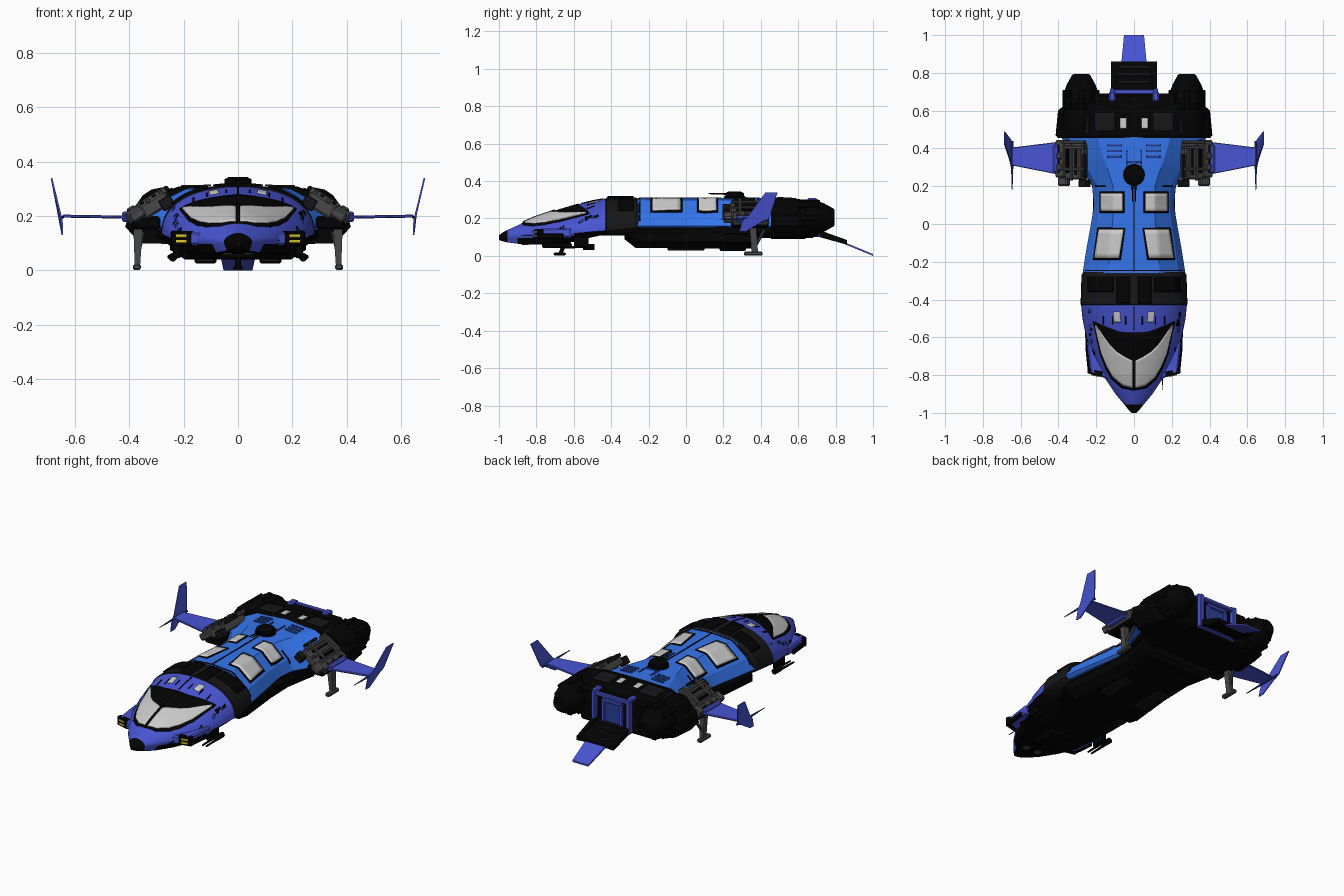
import bpy, bmesh, math, random
from mathutils import Vector
from mathutils.bvhtree import BVHTree

if "Cube" in bpy.data.objects:
    bpy.data.objects.remove(bpy.data.objects["Cube"])
random.seed(4)

def mat(name, r, g, b):
    m = bpy.data.materials.new(name)
    m.diffuse_color = (r, g, b, 1)
    m.use_nodes = True
    m.node_tree.nodes["Principled BSDF"].inputs["Base Color"].default_value = m.diffuse_color
    return m
BLUE = mat("hull_blue", .035, .18, .85)
VIOLET = mat("violet_blue", .065, .09, .65)
NAVY = mat("navy", .02, .05, .3)
BLACK = mat("black", .001, .001, .001)
DARK = mat("charcoal", .008, .008, .009)
GREY = mat("grey", .065, .065, .068)
GLASS = mat("glass", .68, .7, .7)
YELLOW = mat("yellow", .75, .6, .03)

def make(name, verts, faces, m, smooth=None, bevel=0):
    me = bpy.data.meshes.new(name)
    me.from_pydata([tuple(v) for v in verts], [], faces)
    bm = bmesh.new()
    bm.from_mesh(me)
    bmesh.ops.recalc_face_normals(bm, faces=bm.faces)
    bm.to_mesh(me)
    bm.free()
    me.materials.append(m)
    ob = bpy.data.objects.new(name, me)
    bpy.context.collection.objects.link(ob)
    if bevel:
        b = ob.modifiers.new("bevel", 'BEVEL')
        b.width, b.segments = bevel, 1
    if smooth:
        bpy.context.view_layer.objects.active = ob
        ob.select_set(True)
        bpy.ops.object.shade_smooth_by_angle(angle=math.radians(smooth))
        ob.select_set(False)
    return ob

def rings(name, rs, m, **k):
    n = len(rs[0])
    f = [(i*n+j, i*n+(j+1) % n, (i+1)*n+(j+1) % n, (i+1)*n+j) for i in range(len(rs)-1) for j in range(n)]
    f += [tuple(range(n)), tuple(range((len(rs)-1)*n, len(rs)*n))]
    return make(name, [v for r in rs for v in r], f, m, **k)

def loft(name, secs, m, **k):
    """secs: (y, half profile from top centre to bottom centre)"""
    rs = []
    for y, p in secs:
        rs.append([(x, y, z) for x, z in p] + [(-x, y, z) for x, z in p[-2:0:-1]])
    return rings(name, rs, m, **k)

def slab(name, pts, off, m, **k):
    return rings(name, [[Vector(p) for p in pts], [Vector(p)+Vector(off) for p in pts]], m, **k)

def box(name, c, s, m, rot=(0, 0, 0), bevel=.004):
    x, y, z = (v/2 for v in s)
    ob = slab(name, [(-x, -y, -z), (x, -y, -z), (x, y, -z), (-x, y, -z)], (0, 0, 2*z), m, bevel=bevel)
    ob.location, ob.rotation_euler = c, rot
    return ob

def tube(name, path, m, seg=12):
    """path: (centre, radius) list; rings face along the overall direction"""
    d = (Vector(path[-1][0])-Vector(path[0][0])).normalized()
    q = d.to_track_quat('Z', 'Y')
    return rings(name, [[Vector(c)+q @ Vector((r*math.cos(a), r*math.sin(a), 0)) for a in
                 [2*math.pi*i/seg for i in range(seg)]] for c, r in path], m, smooth=35)

# Main hull lofts
def dome(W, zt, zm, zb, n=1.7):
    p = [(W*math.cos(a)**(2/n), zm+(zt-zm)*math.sin(a)**(2/n)) for a in [math.pi/2*(1-i/12) for i in range(12)]]
    p[0] = (0, zt)
    return p + [(W, zm), (W*.97, zm*.7+zb*.3), (W*.8, zb), (0, zb)]
nose = loft("cockpit_hull", [(y, dome(*r)) for y, *r in [
    (-1, .012, .11, .10, .085), (-.98, .032, .125, .103, .078), (-.955, .052, .138, .106, .072),
    (-.9, .098, .163, .11, .065), (-.8, .165, .207, .113, .06), (-.7, .217, .24, .117, .06),
    (-.6, .253, .27, .122, .075, 1.75), (-.5, .273, .295, .13, .10, 2), (-.43, .28, .307, .135, .115, 2.2)]], VIOLET, smooth=40)
nose.data.materials.append(BLACK)
for p in nose.data.polygons:
    if p.normal.z < -.45 or p.center.y < -.96:
        p.material_index = 1
band = loft("collar_hull", [(y, dome(*r, 2.25)) for y, *r in [
    (-.43, .277, .303, .135, .115), (-.425, .283, .311, .135, .115), (-.27, .278, .313, .15, .12), (-.255, .268, .304, .15, .12)]], DARK, smooth=30)
mid = loft("mid_hull", [(y, [(0, .31), (W*.5, .3), (W*k, .222), (W, .16), (W*.93, .148), (0, .148)])
    for y, W, k in [(-.26, .272, .87), (-.15, .255, .87), (0, .228, .88), (.1, .212, .88), (.2, .222, .88),
                    (.27, .265, .88), (.36, .33, .88), (.46, .385, .9)]], BLUE, smooth=20)
rear = loft("rear_hull", [(y, [(0, zt), (.22, zt-.005), (.33*k, .265), (.40*k, .215), (.415*k, .16), (.36*k, .10), (0, .09)])
    for y, k, zt in [(.455, .97, .308), (.47, 1, .313), (.6, .97, .305), (.64, .86, .295)]], BLACK)
box("rear_core", (0, .58, .195), (.44, .22, .2), BLACK, bevel=.012)
loft("belly", [(y, [(0, .16), (W, .16), (W, .12), (W*.8, b), (0, b)]) for y, W, b in
     [(-.5, .2, .11), (-.3, .24, .11), (.1, .19, .1), (.47, .3, .095)]], BLACK)
loft("lower_body", [(y, [(0, t), (W-.02, t), (W, t-.02), (W, b+.035), (W*.78, b), (0, b)]) for y, W, t, b in
     [(-.33, .2, .135, .09), (-.27, .25, .143, .043), (0, .22, .143, .04), (.2, .215, .143, .04), (.36, .25, .143, .04), (.385, .25, .13, .06)]], BLACK)

# Draping: grid between two plan polylines, projected onto the hull from above
trees = []
for o in (nose, band, mid, rear):
    trees.append(BVHTree.FromPolygons([v.co for v in o.data.vertices], [tuple(p.vertices) for p in o.data.polygons]))

def along(pl, t):
    t *= len(pl)-1
    i = min(int(t), len(pl)-2)
    return Vector(pl[i]).lerp(Vector(pl[i+1]), t-i)

def drape(name, A, B, m, off=.004, n=8, k=6, s=1):
    vs = []
    for i in range(n+1):
        a, b = along(A, i/n), along(B, i/n)
        for j in range(k+1):
            p = a.lerp(b, j/k)
            hits = [h for h in (t.ray_cast(Vector((p.x*s, p.y, 1)), Vector((0, 0, -1))) for t in trees) if h[0]]
            if not hits:
                return
            h = max(hits, key=lambda q: q[0].z)
            nn = h[1] if h[1].z > 0 else -h[1]
            vs.append(h[0]+nn*off)
    w = k+1
    ob = make(name, vs, [(i*w+j, (i+1)*w+j, (i+1)*w+j+1, i*w+j+1) for i in range(n) for j in range(k)], m, smooth=25)
    if sum(p.normal.z for p in ob.data.polygons) < 0:
        ob.data.flip_normals()
    md = ob.modifiers.new("thickness", 'SOLIDIFY')
    md.thickness, md.offset = off+.004, -1

def patch(name, x0, x1, y0, y1, m, s=1, off=.004, skew=0, n=6, k=6):
    drape(name, [(x0+skew, y0), (x0, y1)], [(x1+skew, y0), (x1, y1)], m, off, n, k, s)

for s in (1, -1):
    # Canopy frame and glass
    drape("canopy_frame", [(0, -.88), (.065, -.868), (.118, -.82), (.15, -.765), (.182, -.68), (.214, -.525)],
          [(0, -.575), (.04, -.575), (.08, -.57), (.12, -.555), (.17, -.535), (.214, -.515)], BLACK, .003, 25, 16, s)
    drape("canopy_glass", [(.007, -.866), (.058, -.853), (.108, -.81), (.14, -.755), (.171, -.68), (.203, -.54)],
          [(.007, -.722), (.05, -.70), (.09, -.675), (.125, -.64), (.16, -.59), (.2, -.532)], GLASS, .007, 25, 12, s)
    # Roof windows with dark frames
    for x0, x1, y0, y1, sk in [(.055, .182, -.18, -.03, .024), (.06, .172, .068, .162, 0)]:
        patch("window_frame", x0-.009, x1+.009, y0-.01, y1+.01, BLACK, s, .004, sk, k=12)
        patch("window_glass", x0, x1, y0, y1, GLASS, s, .008, sk, k=12)
    patch("cockpit_skylight", .075, .108, -.52, -.465, GLASS, s, .004, -.005)
    patch("rear_skylight", .04, .073, .505, .56, GLASS, s, .004)
    # Collar panels, hatches and vents
    patch("collar_panel", .02, .09, -.42, -.28, BLACK, s, .009)
    patch("collar_side_panel", .11, .24, -.36, -.28, BLACK, s, .008)
    for i in range(3):
        patch("roof_vent", .065, .14, .35+i*.03, .362+i*.03, NAVY, s, .006)
    patch("roof_hatch", .035, .043, .30, .39, NAVY, s, .004)
    patch("chest_seam", .15, .205, .195, .203, BLACK, s, .003)
    patch("rear_roof_plate", .1, .21, .49, .59, DARK, s, .006)
    patch("rear_side_plate", .24, .34, .48, .58, DARK, s, .005)
    # Small surface plates on the cockpit flanks
    for i in range(16):
        y = random.uniform(-.82, -.47)
        x = .228+.25*(y+.63)*(.9 if y < -.6 else .3)-random.uniform(0, .015)
        patch("flank_plate", x, x+.01, y, y+random.uniform(.01, .03), random.choice([NAVY, BLACK]), s, .002, n=2)
    for x in (.04, .11, .16):
        patch("brow_slit", x, x+.006, -.53, -.49, BLACK, s, .003, n=2)

    # Cheek intakes with yellow slats
    slab("cheek_pod", [(s*.13, -.83, .092), (s*.17, -.81, .092), (s*.232, -.79, .095), (s*.25, -.62, .10), (s*.2, -.58, .09)],
         (0, 0, .05), VIOLET, bevel=.008)
    box("cheek_intake", (s*.205, -.786, .117), (.08, .03, .054), BLACK, (0, 0, s*.25))
    for z in (.107, .127):
        box("cheek_lamp", (s*.208, -.802, z), (.04, .006, .011), YELLOW, (0, 0, s*.25), .001)
    box("cheek_side_panel", (s*.242, -.72, .105), (.018, .13, .028), BLACK, (0, 0, -s*.1))
    # Under-nose guns
    box("gun_mount", (s*.225, -.56, .075), (.03, .08, .06), BLACK)
    for dx in (-.012, .012):
        tube("gun_barrel", [((s*.24+dx, -.66, .045), .005), ((s*.24+dx, -.5, .05), .008)], BLACK, 8)
    tube("gun_drum", [((s*.24, -.55, .048), .016), ((s*.24, -.49, .048), .016)], BLACK)
    tube("nose_antenna", [((.15, -.88, .11), .002), ((.15, -.75, .11), .003)], BLACK, 6)

    # Grey shoulder machinery
    ang = math.radians(32)
    tilt = (0, s*ang, 0)
    box("shoulder_block", (s*.305, .335, .24), (.115, .2, .055), GREY, tilt, .008)
    box("shoulder_outer", (s*.375, .345, .203), (.07, .2, .055), GREY, tilt, .008)
    box("shoulder_front", (s*.262, .215, .248), (.05, .04, .045), DARK, tilt)
    box("shoulder_nozzle", (s*.37, .225, .205), (.06, .05, .04), GREY, tilt, .008)
    box("shoulder_root", (s*.41, .345, .197), (.035, .15, .04), VIOLET, (0, 0, 0), .008)
    box("shoulder_skirt", (s*.34, .34, .175), (.11, .2, .05), BLACK, (0, 0, 0), .01)
    top = lambda x: .264-math.tan(ang)*(x-.32)
    for x, y0, y1, m in [(.262, .25, .37, DARK), (.285, .24, .40, GREY), (.308, .26, .40, DARK), (.332, .23, .42, GREY),
                         (.352, .27, .41, BLACK), (.375, .25, .43, GREY), (.398, .27, .42, DARK)]:
        box("shoulder_rib", (s*x, (y0+y1)/2, top(x)), (.015, y1-y0, .018), m, tilt, .003)
    for y in (.29, .405, .435):
        box("shoulder_clamp", (s*.315, y, top(.315)), (.13, .016, .024), GREY, tilt, .003)
    for y in (.3, .36):
        box("shoulder_cap", (s*.39, y, top(.39)), (.035, .035, .03), GREY, tilt, .006)

    # Wing, winglet and needle probe
    slab("wing", [(s*.40, .262, .19), (s*.645, .31, .194), (s*.645, .405, .194), (s*.40, .435, .19)], (0, 0, .011), VIOLET, bevel=.003)
    slab("winglet", [(s*.645, .30, .185), (s*.643, .285, .13), (s*.643, .32, .13), (s*.647, .41, .185), (s*.649, .445, .2),
                     (s*.683, .49, .34), (s*.683, .425, .34), (s*.652, .33, .21)], (s*.006, 0, 0), VIOLET)
    tube("wing_probe", [((s*.645, .18, .196), .002), ((s*.645, .3, .196), .006), ((s*.645, .44, .196), .006)], NAVY, 8)

    # Main landing legs
    slab("rear_leg", [(s*.35, .34, .16), (s*.385, .34, .16), (s*.38, .35, .02), (s*.36, .35, .02)], (0, .035, 0), GREY)
    tube("leg_strut", [((s*.35, .42, .14), .008), ((s*.37, .37, .05), .008)], GREY, 8)
    box("rear_foot", (s*.372, .36, .012), (.03, .1, .022), GREY, (0, 0, 0), .006)

    # Engines
    tube("engine", [((s*.28, y, .205), r) for y, r in [(.46, .09), (.5, .1), (.6, .1), (.61, .088), (.63, .088), (.64, .095),
         (.70, .09), (.74, .075), (.79, .047), (.795, .037), (.77, .03)]], BLACK, 16)
    for a in range(8):
        t = a*math.pi/4
        box("engine_rib", (s*.28+.085*math.cos(t), .65, .205+.085*math.sin(t)), (.025, .12, .03), BLACK, (0, -t, 0))

    # Rear doorway posts and ramp arms
    box("door_post", (s*.115, .70, .20), (.025, .035, .2), VIOLET)
    box("door_post_cap", (s*.115, .675, .295), (.035, .055, .03), VIOLET, bevel=.008)
    box("door_jamb", (s*.06, .695, .19), (.02, .02, .14), VIOLET)
    slab("ramp_arm", [(s*.122, .68, .15), (s*.122, .86, .085), (s*.122, .86, .06), (s*.122, .68, .11)], (-s*.025, 0, 0), BLACK)
    # Belly panels
    box("belly_panel", (s*.12, 0, .036), (.07, .2, .016), DARK, bevel=.005)
    box("belly_fairing", (s*.12, .25, .036), (.08, .14, .02), BLACK, bevel=.005)
    box("nose_belly_lamp", (s*.04, -.86, .064), (.035, .04, .01), GREY, bevel=.002)

# Centre seams
patch("roof_seam", -.003, .003, -.25, .19, BLACK, 1, .003, n=20)
patch("nose_seam", -.003, .003, -.56, -.44, BLACK, 1, .003)
patch("canopy_bar", -.006, .006, -.87, -.7, BLACK, 1, .009)
patch("hatch_bar", -.04, .04, .32, .33, NAVY, 1, .004)
patch("waist_seam", -.255, .255, -.25, -.243, BLACK, 1, .003, k=30)
# Turret
tube("turret", [((0, .26, z), r) for z, r in [(.30, .058), (.318, .058), (.32, .05), (.335, .05), (.343, .035)]], BLACK, 20)
for x in (-.008, .008):
    tube("turret_barrel", [((x, .12, .333), .003), ((x, .25, .33), .005)], BLACK, 8)
# Nose gear
tube("nose_leg", [((0, -.64, .09), .014), ((0, -.67, .015), .01)], BLACK, 8)
box("nose_foot", (0, -.675, .01), (.035, .065, .014), BLACK)
box("nose_gear_bay", (0, -.69, .056), (.13, .16, .03), BLACK, bevel=.008)
# Rear door and boarding ramp
box("door_lintel", (0, .70, .285), (.22, .025, .02), VIOLET)
box("door_header", (0, .697, .258), (.13, .02, .02), VIOLET)
box("door_sill", (0, .70, .11), (.25, .03, .02), VIOLET)
box("door_panel", (0, .69, .19), (.11, .01, .14), NAVY)
slab("ramp_upper", [(-.115, .68, .115), (.115, .68, .115), (.115, .86, .062), (-.115, .86, .062)], (0, 0, .02), BLACK)
slab("ramp_lower", [(-.068, .84, .066), (.068, .84, .066), (.053, 1, 0), (-.053, 1, 0)], (0, 0, .01), VIOLET)
for i in range(4):
    box("ramp_tread", (0, .71+i*.04, .128-i*.012), (.16, .012, .008), DARK, (-.29, 0, 0), .001)
